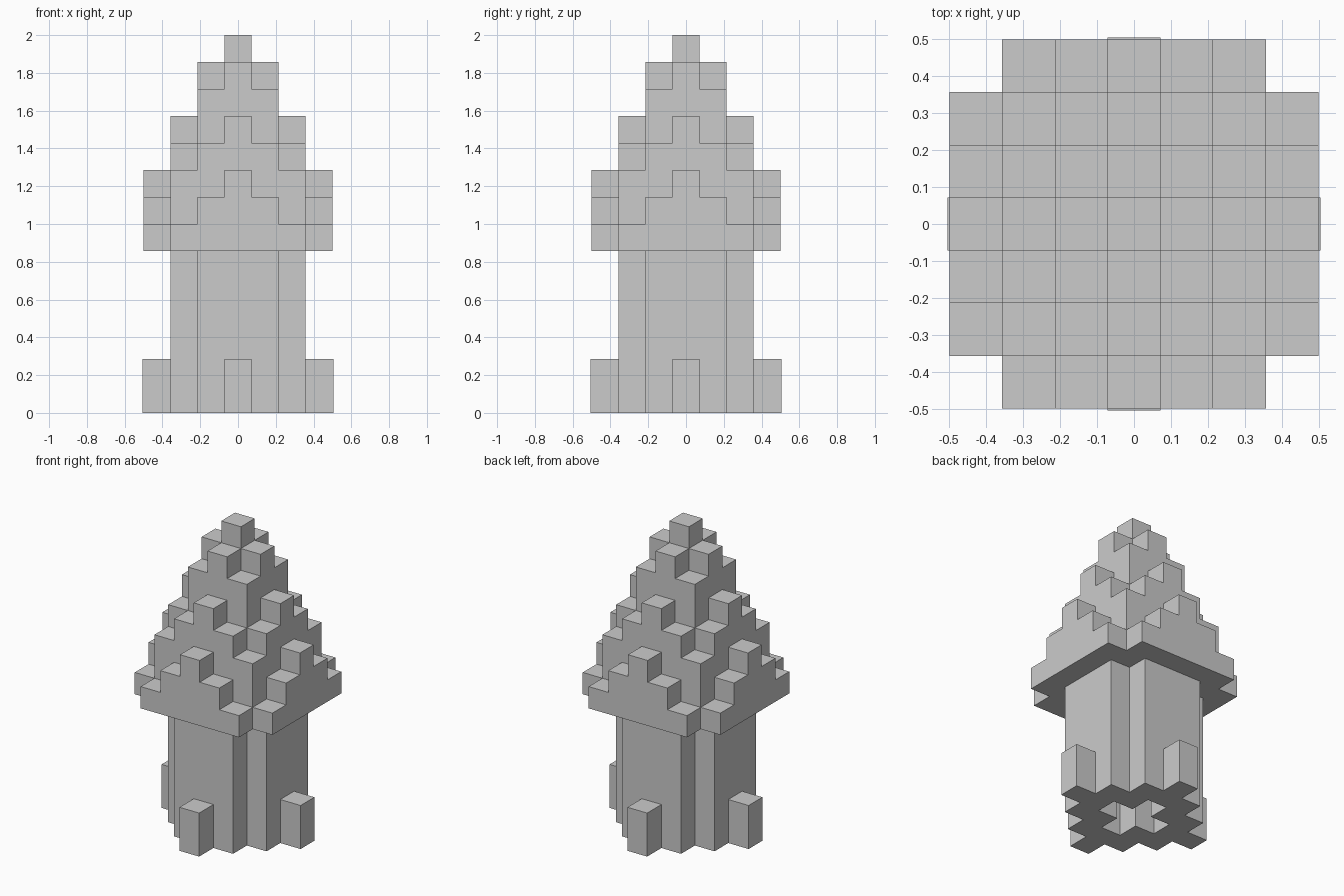
import bpy, bmesh
from mathutils import Vector

if "Cube" in bpy.data.objects:
    bpy.data.objects.remove(bpy.data.objects["Cube"])

U = 1 / 7  # block size: the model is 7 x 7 x 14 blocks
DIRS = [Vector(d) for d in ((1, 0, 0), (-1, 0, 0), (0, 1, 0), (0, -1, 0), (0, 0, 1), (0, 0, -1))]


def block_object(name, cells, solid):
    """Skin a set of blocks, leaving out faces hidden against any solid block."""
    bm = bmesh.new()
    for c in cells:
        for d in DIRS:
            if tuple(int(v) for v in Vector(c) + d) in solid:
                continue
            s = Vector((d.y, d.z, d.x))
            t = d.cross(s)
            mid = Vector(c) + Vector((0, 0, 0.5)) + d / 2
            quad = [mid + (s * a + t * b) / 2 for a, b in ((-1, -1), (1, -1), (1, 1), (-1, 1))]
            bm.faces.new([bm.verts.new(p * U) for p in quad])
    bmesh.ops.remove_doubles(bm, verts=bm.verts, dist=1e-4)
    return finish(name, bm)


def finish(name, bm):
    mesh = bpy.data.meshes.new(name)
    bm.to_mesh(mesh)
    bm.free()
    obj = bpy.data.objects.new(name, mesh)
    bpy.context.collection.objects.link(obj)
    return obj


# Stepped roof: each block column drops away from the centre
roof = set()
for x in range(-3, 4):
    for y in range(-3, 4):
        far, near = max(abs(x), abs(y)), min(abs(x), abs(y))
        top = min(14, 15 - 2 * far - near)
        roof |= {(x, y, z) for z in range(6, top)}

# Hollow shaft: square with notched corners and a plus-shaped bore
shaft = {(x, y, z)
         for x in range(-2, 3) for y in range(-2, 3) for z in range(6)
         if abs(x) + abs(y) in (2, 3)}

solid = roof | shaft
block_object("stepped_roof", roof, solid)
block_object("hollow_shaft", shaft, solid)

# Four small foot posts, standing very slightly proud of the roof line
inner, outer = 0.357, 0.505
for name, dx, dy in (("right", 1, 0), ("left", -1, 0), ("back", 0, 1), ("front", 0, -1)):
    bm = bmesh.new()
    bmesh.ops.create_cube(bm, size=1)
    depth, mid = outer - inner, (outer + inner) / 2
    bmesh.ops.scale(bm, verts=bm.verts, vec=(depth if dx else U, depth if dy else U, 2 * U))
    bmesh.ops.translate(bm, verts=bm.verts, vec=(dx * mid, dy * mid, U))
    finish("foot_post_" + name, bm)
